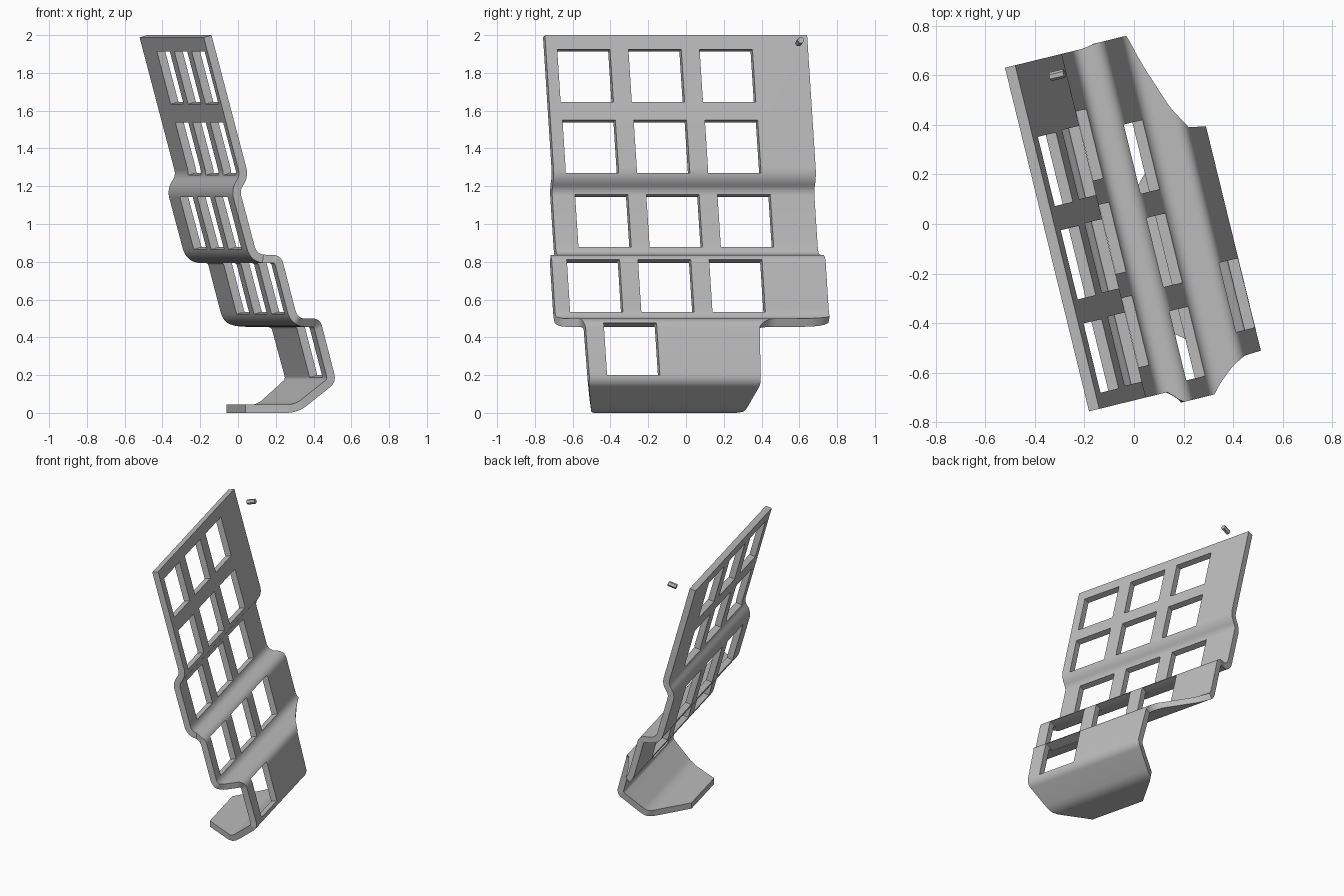
import bpy, bmesh, math
from mathutils import Vector, Matrix

if "Cube" in bpy.data.objects:
    bpy.data.objects.remove(bpy.data.objects["Cube"])

THICK = 0.044
TURN = math.radians(13.75)
SLANT = math.radians(15)

grey = bpy.data.materials.new("plain_grey")
grey.use_nodes = True
grey.diffuse_color = (0.5, 0.5, 0.5, 1)
grey.node_tree.nodes["Principled BSDF"].inputs["Base Color"].default_value = (0.5, 0.5, 0.5, 1)


def make_object(name, bm):
    bmesh.ops.recalc_face_normals(bm, faces=bm.faces)
    mesh = bpy.data.meshes.new(name)
    bm.to_mesh(mesh)
    bm.free()
    mesh.materials.append(grey)
    obj = bpy.data.objects.new(name, mesh)
    bpy.context.collection.objects.link(obj)
    obj.rotation_euler.z = TURN
    return obj


def rounded_path(corners, steps=8):
    """Polyline whose corners (u, z, reach) are rounded off."""
    pts = [Vector(c[:2]) for c in corners]
    path = [pts[0]]
    for i in range(1, len(pts) - 1):
        p, reach = pts[i], corners[i][2]
        a = p + (pts[i - 1] - p).normalized() * reach
        b = p + (pts[i + 1] - p).normalized() * reach
        for k in range(steps + 1):
            t = k / steps
            path.append(a * (1 - t) ** 2 + p * 2 * t * (1 - t) + b * t * t)
    return path + [pts[-1]]


def limits(u, z):
    """Front and back edge of the sheet at a point of the path."""
    keys = UPPER_EDGES if z > 0.2 else FOOT_EDGES
    if u <= keys[0][0]:
        return keys[0][1:]
    for k0, k1 in zip(keys, keys[1:]):
        if u <= k1[0]:
            t = (u - k0[0]) / (k1[0] - k0[0])
            return [a + (b - a) * t for a, b in zip(k0[1:], k1[1:])]
    return keys[-1][1:]


# Stepped profile from the top edge down to the foot
CORNERS = [(-0.335, 1.994, 0), (-0.135, 1.255, 0.04), (-0.183, 1.18, 0.04),
           (-0.083, 0.815, 0.065), (0.035, 0.815, 0.03), (0.125, 0.478, 0.065),
           (0.278, 0.478, 0.03), (0.36, 0.172, 0.03), (0.18, 0.022, 0.05),
           (-0.054, 0.022, 0)]
UPPER_EDGES = [(-0.03, -0.692, 0.737), (0.02, -0.746, 0.746),
               (0.14, -0.746, 0.746), (0.29, -0.619, 0.315)]
FOOT_EDGES = [(-0.054, -0.388, 0.035), (0.17, -0.56, 0.27), (0.35, -0.619, 0.315)]

# Bent sheet
path = rounded_path(CORNERS)
bm = bmesh.new()
rings = []
for i, p in enumerate(path):
    d = (path[min(i + 1, len(path) - 1)] - path[max(i - 1, 0)]).normalized()
    if 0 < i < len(path) - 1:
        d0, d1 = (p - path[i - 1]).normalized(), (path[i + 1] - p).normalized()
        d = (d0 + d1).normalized()
    n = Vector((-d.y, d.x)) * THICK / 2
    lo, hi = limits(p.x, p.y)
    rings.append([bm.verts.new((q.x, v, q.y)) for q, v in
                  ((p + n, lo), (p + n, hi), (p - n, hi), (p - n, lo))])
for r0, r1 in zip(rings, rings[1:]):
    for k in range(4):
        m = (k + 1) % 4
        bm.faces.new((r0[k], r0[m], r1[m], r1[k]))
bm.faces.new(rings[0])
bm.faces.new(rings[-1][::-1])
sheet = make_object("bent_sheet", bm)

# Square windows: centre u, centre z, first window's front edge, count
ROWS = [(-0.277, 1.78, -0.63, 3), (-0.176, 1.405, -0.626, 3),
        (-0.138, 1.01, -0.567, 3), (0.075, 0.668, -0.664, 3), (0.316, 0.333, -0.522, 1)]
SIDE, PITCH = 0.288, 0.388
bm = bmesh.new()
for u, z, start, count in ROWS:
    for k in range(count):
        place = Matrix.Translation((u, start + SIDE / 2 + k * PITCH, z))
        tilt = Matrix.Rotation(-SLANT, 4, 'Y')
        size = Matrix.Diagonal((0.11, SIDE, SIDE, 1))
        bmesh.ops.create_cube(bm, size=1, matrix=place @ tilt @ size)
cutter = make_object("window_cutter", bm)
cutter.hide_render = True

cut = sheet.modifiers.new("windows", 'BOOLEAN')
cut.operation = 'DIFFERENCE'
cut.solver = 'EXACT'
cut.object = cutter
bpy.context.view_layer.objects.active = sheet
sheet.select_set(True)
bpy.ops.object.modifier_apply(modifier=cut.name)
bpy.data.objects.remove(cutter)
bpy.ops.object.shade_smooth_by_angle(angle=math.radians(30))

# Small loose peg beside the top back corner
bm = bmesh.new()
place = Matrix.Translation((-0.158, 0.658, 1.965)) @ Matrix.Rotation(math.pi / 2 - SLANT, 4, 'Y')
bmesh.ops.create_cone(bm, cap_ends=True, segments=6, radius1=0.018, radius2=0.018,
                      depth=0.06, matrix=place)
make_object("peg", bm)
